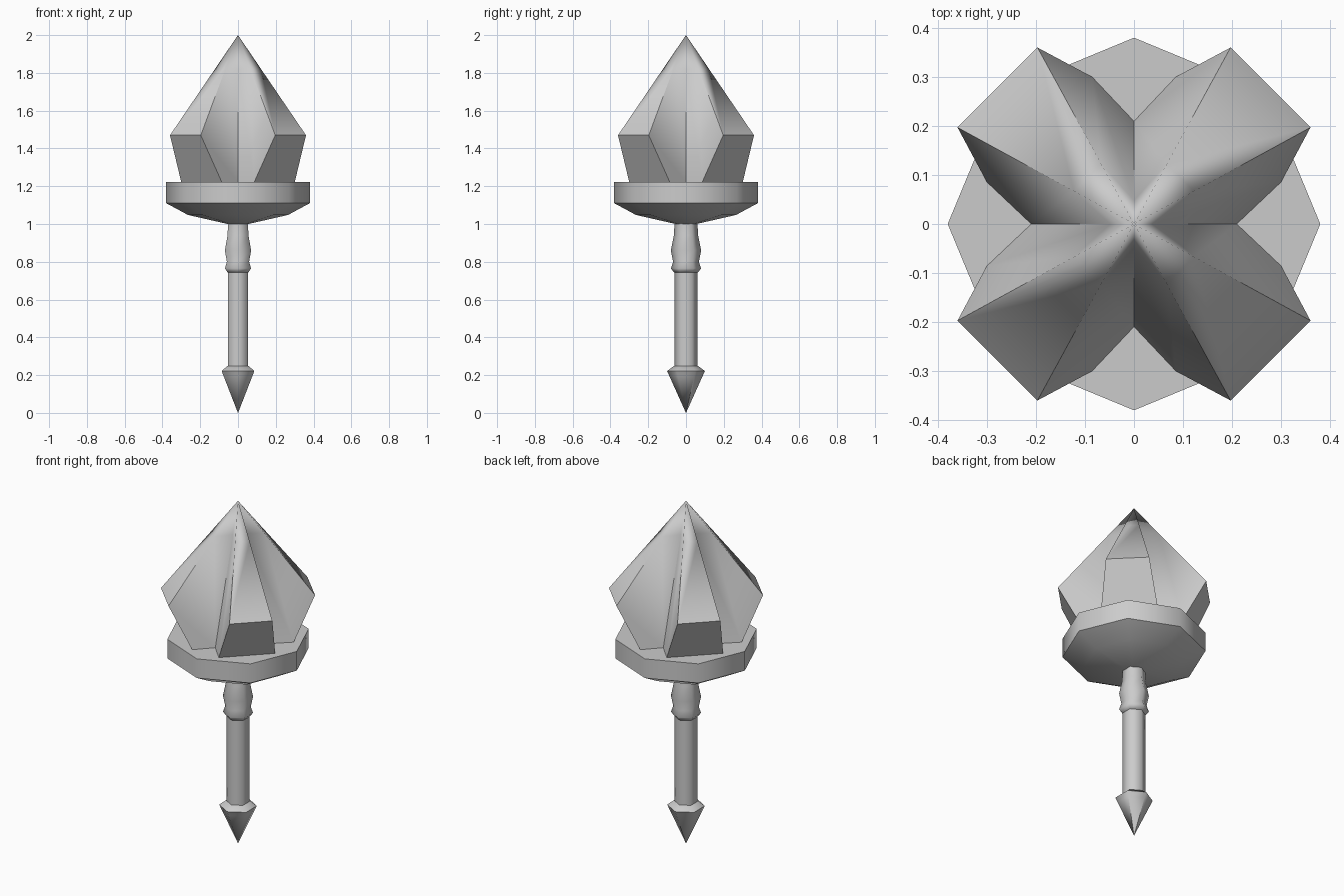
import bpy, bmesh
from math import cos, sin, pi, radians
from mathutils import Vector, Matrix

cube = bpy.data.objects.get("Cube")
if cube:
    bpy.data.objects.remove(cube)

steel = bpy.data.materials.new("grey_steel")
steel.use_nodes = True
steel.diffuse_color = (0.6, 0.6, 0.6, 1)
steel.node_tree.nodes["Principled BSDF"].inputs["Base Color"].default_value = (0.6, 0.6, 0.6, 1)


def finish(name, bm, angle, soft_above=10):
    """Smooth shading, with sharp edges over the angle below a height."""
    bmesh.ops.remove_doubles(bm, verts=bm.verts, dist=0.0005)
    bmesh.ops.recalc_face_normals(bm, faces=bm.faces)
    for f in bm.faces:
        f.smooth = True
    for e in bm.edges:
        soft = min(v.co.z for v in e.verts) > soft_above
        e.smooth = soft or e.calc_face_angle(0) < radians(angle)
    mesh = bpy.data.meshes.new(name)
    bm.to_mesh(mesh)
    bm.free()
    mesh.materials.append(steel)
    obj = bpy.data.objects.new(name, mesh)
    bpy.context.collection.objects.link(obj)
    return obj


def lathe(name, profile, sides, start, angle):
    """Closed turned part from (radius, height) pairs, bottom to top."""
    bm = bmesh.new()
    rings = []
    for r, z in profile:
        turns = [start + 2 * pi * i / sides for i in range(sides)]
        rings.append([bm.verts.new((r * cos(t), r * sin(t), z)) for t in turns])
    for low, high in zip(rings, rings[1:]):
        for i in range(sides):
            j = (i + 1) % sides
            bm.faces.new((low[i], low[j], high[j], high[i]))
    bm.faces.new(rings[0][::-1])
    bm.faces.new(rings[-1])
    return finish(name, bm, angle)


# Six-sided handle parts, with corners to the front and back
lathe("pommel", [(0.0004, 0), (0.088, 0.195), (0.1, 0.222), (0.066, 0.247)], 6, pi / 2, 62)
lathe("shaft", [(0.062, 0.23), (0.062, 0.75)], 6, pi / 2, 62)
lathe("neck", [(0.062, 0.742), (0.08, 0.765), (0.068, 0.8), (0.08, 0.86),
               (0.064, 0.94), (0.06, 1.02)], 6, pi / 2, 62)

# Eight-sided collar under the head
lathe("collar", [(0.055, 1.0), (0.265, 1.048), (0.38, 1.11), (0.38, 1.222)], 8, 0, 55)

# Head: four diagonal flanges that meet in one point
bm = bmesh.new()
apex = Vector((0, 0, 2))
valley, base, rim = Vector((0.21, 0, 1.22)), Vector((0.3, 0.085, 1.22)), Vector((0.36, 0.197, 1.47))
for k in range(4):
    turn = Matrix.Rotation(k * pi / 2, 3, 'Z')
    left = [valley, base, rim, rim.lerp(apex, 0.66), valley.lerp(apex, 0.77)]
    right = [Vector((p.y, p.x, p.z)) for p in left]
    v1, b1, r1, t1, u1 = [bm.verts.new(turn @ p) for p in left]
    v2, b2, r2, t2, u2 = [bm.verts.new(turn @ p) for p in right]
    tip = bm.verts.new(apex)
    centre = bm.verts.new((0, 0, valley.z))
    for face in ((v1, b1, r1, t1, u1), (b2, v2, u2, t2, r2),   # flange sides
                 (b1, b2, r2, r1), (r1, r2, t2, t1),           # outer and top
                 (u1, t1, tip), (t1, t2, tip), (t2, u2, tip),  # tip
                 (centre, v2, b2, b1, v1)):                    # underside
        bm.faces.new(face)
finish("flanged_head", bm, 25, 1.78)
